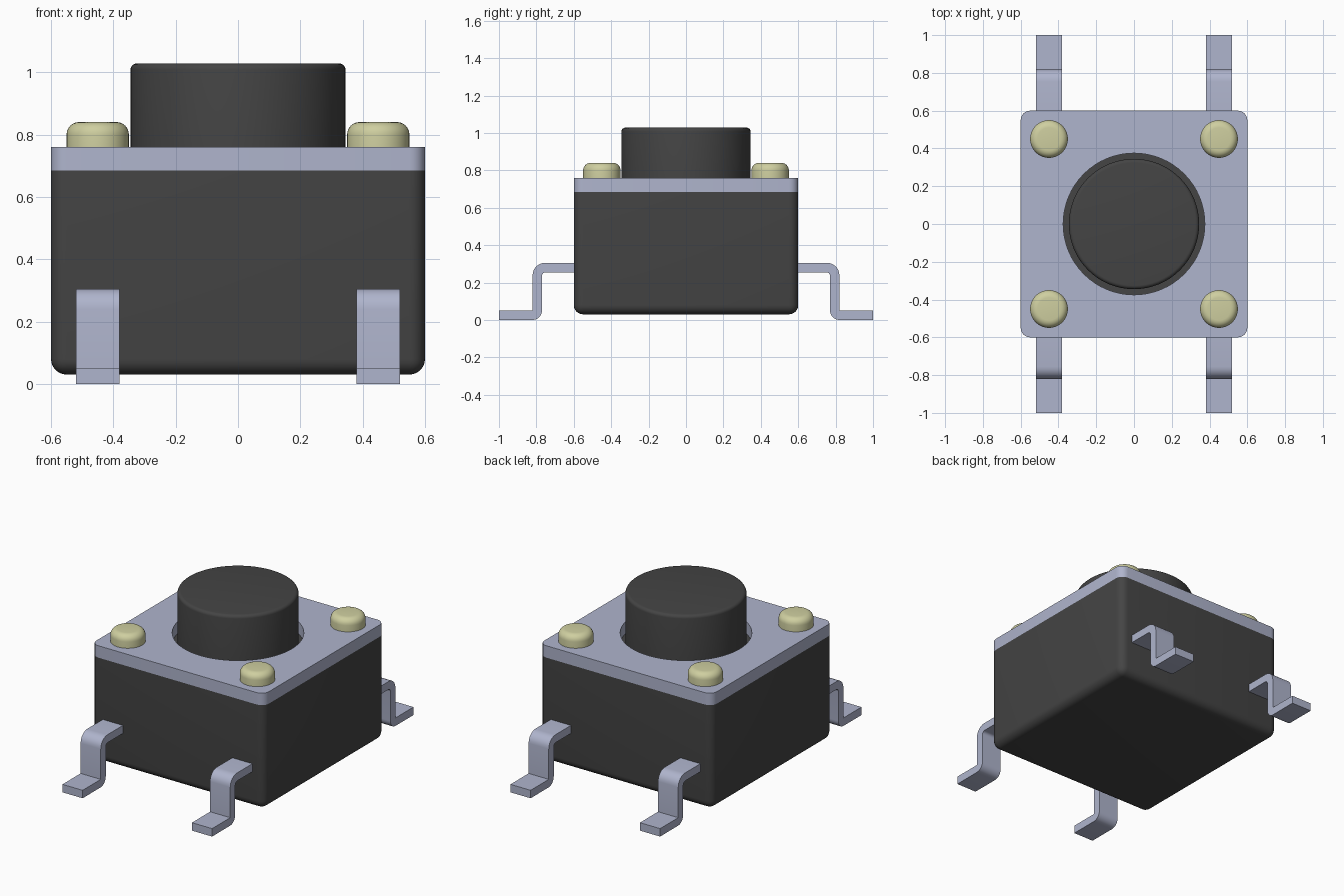
import bpy
import bmesh
import math
from mathutils import Vector

if "Cube" in bpy.data.objects:
    bpy.data.objects.remove(bpy.data.objects["Cube"], do_unlink=True)


def material(name, rgb, metallic=0.0):
    m = bpy.data.materials.new(name)
    m.use_nodes = True
    m.diffuse_color = (*rgb, 1)
    bsdf = m.node_tree.nodes["Principled BSDF"]
    bsdf.inputs["Base Color"].default_value = (*rgb, 1)
    return m


black = material("black plastic", (0.058, 0.058, 0.058))
steel = material("steel", (0.43, 0.46, 0.61))
brass = material("pale brass", (0.62, 0.62, 0.35))


def finish(bm, name, mat, location=(0, 0, 0)):
    bmesh.ops.recalc_face_normals(bm, faces=bm.faces[:])
    mesh = bpy.data.meshes.new(name)
    bm.to_mesh(mesh)
    bm.free()
    mesh.materials.append(mat)
    ob = bpy.data.objects.new(name, mesh)
    ob.location = location
    bpy.context.collection.objects.link(ob)
    bpy.ops.object.select_all(action='DESELECT')
    ob.select_set(True)
    bpy.context.view_layer.objects.active = ob
    bpy.ops.object.shade_smooth_by_angle(angle=math.radians(35))
    return ob


def arc(cx, cy, r, a0, a1, n=6):
    """Points on an arc, angles in degrees."""
    angles = [math.radians(a0 + (a1 - a0) * i / n) for i in range(n + 1)]
    return [(cx + r * math.cos(a), cy + r * math.sin(a)) for a in angles]


def lathe(name, profile, mat, location=(0, 0, 0), steps=64):
    """Spin a (radius, z) profile about z and close the ends."""
    bm = bmesh.new()
    rings = [[bm.verts.new((r * math.cos(2 * math.pi * i / steps),
                            r * math.sin(2 * math.pi * i / steps), z))
              for i in range(steps)] for r, z in profile]
    for a, b in zip(rings, rings[1:]):
        for i in range(steps):
            j = (i + 1) % steps
            bm.faces.new((a[i], a[j], b[j], b[i]))
    bm.faces.new(rings[0][::-1])
    bm.faces.new(rings[-1])
    return finish(bm, name, mat, location)


def extrude(bm, faces, offset):
    new = bmesh.ops.extrude_face_region(bm, geom=faces)["geom"]
    verts = [v for v in new if isinstance(v, bmesh.types.BMVert)]
    bmesh.ops.translate(bm, verts=verts, vec=Vector(offset))


# Housing: box rounded on the upright and bottom edges
bm = bmesh.new()
bmesh.ops.create_cube(bm, size=1)
for v in bm.verts:
    v.co = (v.co.x * 1.2, v.co.y * 1.2, 0.685 if v.co.z > 0 else 0.03)
rounded = [e for e in bm.edges if min(v.co.z for v in e.verts) < 0.1]
bmesh.ops.bevel(bm, geom=rounded, offset=0.05, segments=6, profile=0.5,
                affect='EDGES', clamp_overlap=True)
finish(bm, "housing", black)

# Cover plate: rounded square with a round opening
bm = bmesh.new()
outline = []
for k, (sx, sy) in enumerate([(1, 1), (-1, 1), (-1, -1), (1, -1)]):
    outline += arc(sx * 0.55, sy * 0.55, 0.05, 90 * k, 90 * k + 90)
opening = arc(0, 0, 0.375, 0, 360, 64)[:-1]
edges = []
for loop in (outline, opening):
    vs = [bm.verts.new((x, y, 0.685)) for x, y in loop]
    edges += [bm.edges.new((vs[i - 1], vs[i])) for i in range(len(vs))]
bmesh.ops.triangle_fill(bm, edges=edges, use_beauty=True)
extrude(bm, bm.faces[:], (0, 0, 0.075))
finish(bm, "cover_plate", steel)

# Push button
lathe("push_button", [(0.345, 0.67)] + arc(0.325, 1.008, 0.02, 0, 90, 5), black)

# Domed rivets at the corners
for sx, sy, corner in [(1, -1, "front_left"), (-1, -1, "front_right"),
                       (1, 1, "back_left"), (-1, 1, "back_right")]:
    lathe("rivet_" + corner, [(0.1, 0.75)] + arc(0.06, 0.80, 0.04, 0, 90),
          brass, (sx * 0.45, sy * 0.45, 0), 40)

    # Bent leg: side profile (outward distance, height) extruded across its width
    profile = [(0.55, 0.305)] + arc(0.755, 0.24, 0.065, 90, 0)
    profile += [(0.82, 0.05), (1.0, 0.05), (1.0, 0.0)]
    profile += arc(0.82, 0.05, 0.05, 270, 180)
    profile += arc(0.75, 0.235, 0.02, 0, 90, 4) + [(0.55, 0.255)]
    bm = bmesh.new()
    face = bm.faces.new([bm.verts.new((sx * 0.38, sy * d, z)) for d, z in profile])
    extrude(bm, [face], (sx * 0.14, 0, 0))
    finish(bm, "leg_" + corner, steel)
